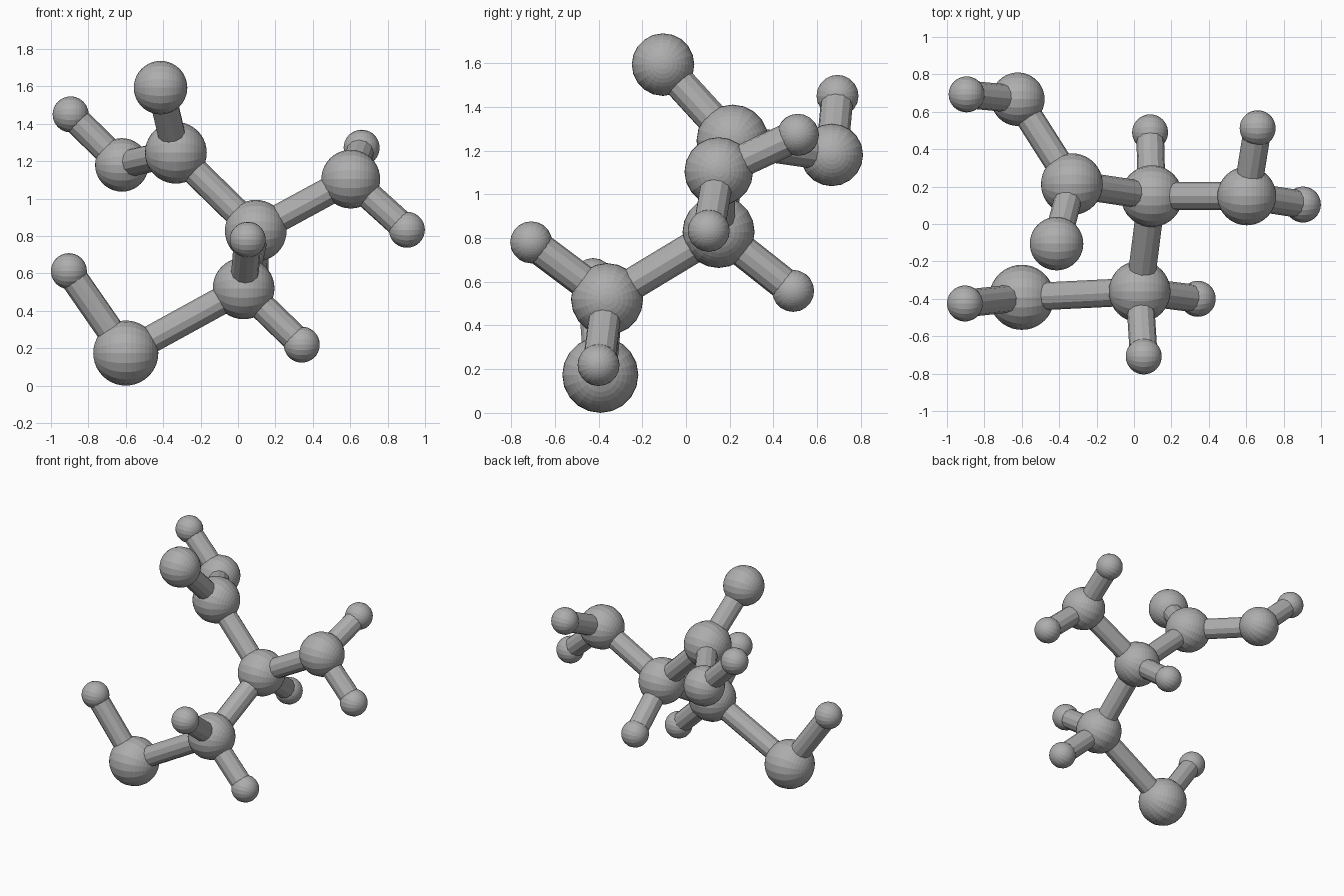
import bpy
from math import radians
from mathutils import Vector

cube = bpy.data.objects.get("Cube")
if cube:
    bpy.data.objects.remove(cube, do_unlink=True)

# One plain grey for the whole model
COLOUR = (0.42, 0.42, 0.42, 1)
grey = bpy.data.materials.new("plain grey")
grey.use_nodes = True
grey.diffuse_color = COLOUR
grey.node_tree.nodes["Principled BSDF"].inputs["Base Color"].default_value = COLOUR

BIG, CARBON, NITROGEN, OXYGEN, HYDROGEN = 0.174, 0.165, 0.157, 0.143, 0.096
BOND = 0.074

# Ball name: (centre, radius)
balls = {
    "sulfur": ((-0.60, -0.392, 0.174), BIG),
    "lower_carbon": ((0.03, -0.361, 0.52), CARBON),
    "middle_carbon": ((0.095, 0.149, 0.828), CARBON),
    "upper_carbon": ((-0.332, 0.213, 1.245), CARBON),
    "nitrogen": ((0.603, 0.15, 1.104), NITROGEN),
    "top_oxygen": ((-0.414, -0.105, 1.593), OXYGEN),
    "back_oxygen": ((-0.621, 0.667, 1.18), OXYGEN),
    "back_oxygen_hydrogen": ((-0.895, 0.693, 1.45), HYDROGEN),
    "sulfur_hydrogen": ((-0.904, -0.425, 0.612), HYDROGEN),
    "nitrogen_back_hydrogen": ((0.661, 0.512, 1.272), HYDROGEN),
    "nitrogen_side_hydrogen": ((0.903, 0.104, 0.833), HYDROGEN),
    "lower_front_hydrogen": ((0.052, -0.708, 0.78), HYDROGEN),
    "lower_side_hydrogen": ((0.341, -0.40, 0.219), HYDROGEN),
    "middle_hydrogen": ((0.086, 0.49, 0.558), HYDROGEN),
}

bonds = [
    ("sulfur", "lower_carbon"), ("lower_carbon", "middle_carbon"),
    ("middle_carbon", "upper_carbon"), ("middle_carbon", "nitrogen"),
    ("upper_carbon", "top_oxygen"), ("upper_carbon", "back_oxygen"),
    ("back_oxygen", "back_oxygen_hydrogen"), ("sulfur", "sulfur_hydrogen"),
    ("nitrogen", "nitrogen_back_hydrogen"), ("nitrogen", "nitrogen_side_hydrogen"),
    ("lower_carbon", "lower_front_hydrogen"), ("lower_carbon", "lower_side_hydrogen"),
    ("middle_carbon", "middle_hydrogen"),
]


def finish(name):
    obj = bpy.context.object
    obj.name = name
    obj.data.materials.append(grey)


# Faceted balls, with their poles along x
for name, (centre, radius) in balls.items():
    bpy.ops.mesh.primitive_uv_sphere_add(
        segments=20, ring_count=20, radius=radius, location=centre,
        rotation=(0, radians(90), 0))
    finish(name)

# Straight rods joining the ball centres
for first, second in bonds:
    start, end = Vector(balls[first][0]), Vector(balls[second][0])
    span = end - start
    bpy.ops.mesh.primitive_cylinder_add(
        vertices=12, radius=BOND, depth=span.length, location=(start + end) / 2,
        rotation=span.to_track_quat("Z", "Y").to_euler())
    finish(f"bond_{first}_to_{second}")
